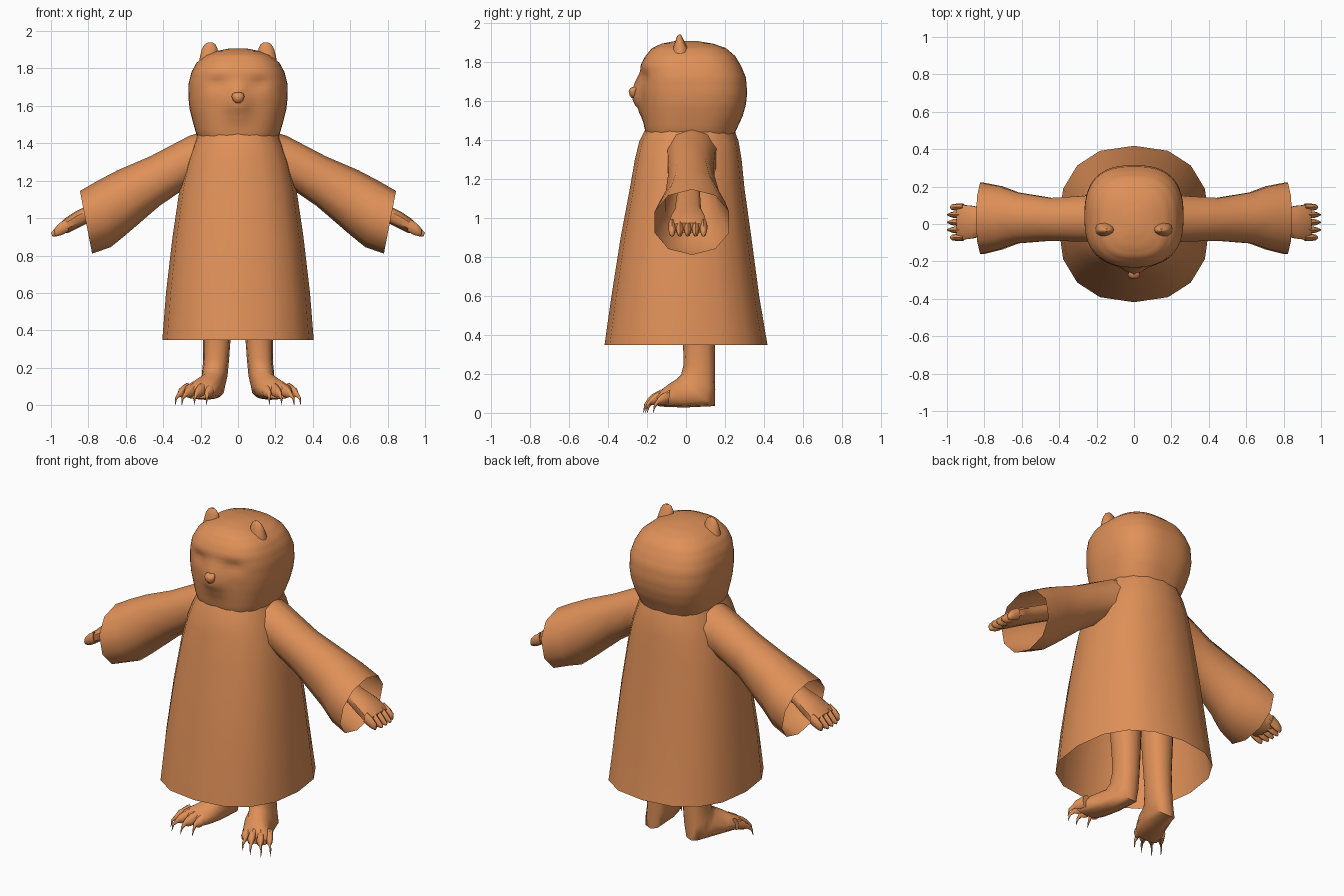
import bpy, bmesh, math
from mathutils import Vector as V

fur = bpy.data.materials.new("warm_orange")
fur.diffuse_color = (0.74, 0.28, 0.098, 1)


def spow(c, p):
    return math.copysign(abs(c) ** (2 / p), c)


def loft(name, rings, n=12, p=2, caps=(True, True), mirror=False, shape=None, angle=50):
    """Skin rings given as (centre, half axis u, half axis v); p squares the section."""
    bm = bmesh.new()
    loops = []
    for c, u, v in rings:
        c, u, v = V(c), V(u), V(v)
        loop = []
        for i in range(n):
            t = 2 * math.pi * i / n
            loop.append(bm.verts.new(c + u * spow(math.cos(t), p) + v * spow(math.sin(t), p)))
        loops.append(loop)
    for a, b in zip(loops, loops[1:]):
        for i in range(n):
            bm.faces.new((a[i], a[(i + 1) % n], b[(i + 1) % n], b[i]))
    if caps[0]:
        bm.faces.new(loops[0][::-1])
    if caps[1]:
        bm.faces.new(loops[-1])
    if shape:
        for vert in bm.verts:
            shape(vert.co)
    bmesh.ops.recalc_face_normals(bm, faces=bm.faces)
    me = bpy.data.meshes.new(name)
    bm.to_mesh(me)
    bm.free()
    me.materials.append(fur)
    ob = bpy.data.objects.new(name, me)
    bpy.context.collection.objects.link(ob)
    bpy.ops.object.select_all(action='DESELECT')
    ob.select_set(True)
    bpy.context.view_layer.objects.active = ob
    bpy.ops.object.shade_smooth_by_angle(angle=math.radians(angle))
    if mirror:
        m = ob.modifiers.new("mirror", 'MIRROR')
        m.use_mirror_merge = False
    return ob


def level(z, rx, y0, y1, x=0):
    """Horizontal ring spanning y0..y1."""
    return (x, (y0 + y1) / 2, z), (rx, 0, 0), (0, (y1 - y0) / 2, 0)


def arm_ring(top, bottom, y0, y1):
    """Ring through a top and bottom point (x, z), spanning y0..y1."""
    (xt, zt), (xb, zb) = top, bottom
    return (((xt + xb) / 2, (y0 + y1) / 2, (zt + zb) / 2),
            ((xt - xb) / 2, 0, (zt - zb) / 2), (0, (y1 - y0) / 2, 0))


def foot_ring(top, bottom, half, x):
    """Ring through a top and bottom point (y, z), with a half width in x."""
    (yt, zt), (yb, zb) = top, bottom
    return ((x, (yt + yb) / 2, (zt + zb) / 2),
            (0, (yt - yb) / 2, (zt - zb) / 2), (half, 0, 0))


# Robe, open at the hem
loft("robe", [
    level(0.347, 0.405, -0.418, 0.418),
    level(0.6, 0.385, -0.382, 0.375),
    level(0.9, 0.35, -0.335, 0.335),
    level(1.15, 0.313, -0.288, 0.3),
    level(1.3, 0.278, -0.262, 0.285),
    level(1.39, 0.245, -0.24, 0.27),
    level(1.46, 0.215, -0.205, 0.245),
], n=16, p=2.4, caps=(False, False))

# Wide sleeves, open at the cuff
loft("sleeves", [
    arm_ring((0.18, 1.465), (0.24, 1.17), -0.10, 0.165),
    arm_ring((0.26, 1.44), (0.31, 1.14), -0.10, 0.155),
    arm_ring((0.47, 1.33), (0.42, 1.065), -0.095, 0.145),
    arm_ring((0.645, 1.255), (0.6, 0.91), -0.11, 0.175),
    arm_ring((0.75, 1.2), (0.68, 0.845), -0.145, 0.21),
    arm_ring((0.845, 1.145), (0.78, 0.81), -0.17, 0.23),
], n=10, p=2.1, caps=(False, False), mirror=True)

# Forearm and flat paw
loft("hands", [
    arm_ring((0.55, 1.2), (0.53, 1.11), -0.04, 0.07),
    arm_ring((0.8, 1.07), (0.77, 0.99), -0.06, 0.08),
    arm_ring((0.87, 1.035), (0.85, 0.95), -0.08, 0.1),
    arm_ring((0.93, 0.995), (0.91, 0.92), -0.088, 0.106),
    arm_ring((0.95, 0.975), (0.935, 0.92), -0.08, 0.1),
], n=10, p=2.6, mirror=True)
for i in range(5):
    y = -0.072 + 0.0405 * i
    tip = 0.985 + 0.015 * (i in (1, 2, 3))
    loft(f"finger_{i + 1}", [
        arm_ring((0.92, 0.995), (0.905, 0.93), y - 0.019, y + 0.019),
        arm_ring((0.955, 0.973), (0.94, 0.91), y - 0.019, y + 0.019),
        arm_ring((0.98, 0.945), (0.967, 0.903), y - 0.015, y + 0.015),
        arm_ring((tip, 0.92), (tip - 0.008, 0.903), y - 0.005, y + 0.005),
    ], n=8, mirror=True)

# Legs running into outward-turned feet
loft("legs", [
    foot_ring((-0.05, 0.85), (0.15, 0.85), 0.098, 0.118),
    foot_ring((-0.025, 0.55), (0.15, 0.55), 0.084, 0.113),
    foot_ring((-0.015, 0.35), (0.148, 0.35), 0.073, 0.113),
    foot_ring((-0.012, 0.25), (0.148, 0.23), 0.069, 0.117),
    foot_ring((-0.025, 0.195), (0.15, 0.12), 0.069, 0.125),
    foot_ring((-0.045, 0.175), (0.148, 0.035), 0.07, 0.138),
    foot_ring((-0.085, 0.15), (0.0, 0.028), 0.083, 0.168),
    foot_ring((-0.125, 0.12), (-0.1, 0.03), 0.09, 0.2),
    foot_ring((-0.15, 0.09), (-0.145, 0.035), 0.08, 0.215),
], n=12, p=2.4, mirror=True)
# Toes with curved claws: base x, tip x, tip y
for i, (xb, xt, yt) in enumerate([(0.15, 0.17, -0.2), (0.195, 0.235, -0.22),
                                  (0.24, 0.3, -0.21), (0.272, 0.335, -0.17)]):
    xm = (xb + xt) / 2
    loft(f"toe_{i + 1}", [
        foot_ring((yt + 0.09, 0.12), (yt + 0.08, 0.045), 0.025, xb),
        foot_ring((yt + 0.045, 0.095), (yt + 0.04, 0.04), 0.024, xm - 0.005),
        foot_ring((yt + 0.025, 0.075), (yt + 0.028, 0.045), 0.011, xm + 0.008),
        foot_ring((yt + 0.006, 0.045), (yt + 0.014, 0.03), 0.006, xt - 0.004),
        foot_ring((yt, 0.0), (yt + 0.002, 0.0), 0.001, xt),
    ], n=8, mirror=True)


# Head with a raised muzzle, nose bridge, brow and sunken eyes
def face(co):
    if co.y > -0.08:
        return
    x0, z0 = co.x, co.z
    bump = lambda x, z, sx, sz: math.exp(-((x0 - x) / sx) ** 2 - ((z0 - z) / sz) ** 2)
    co.y -= 0.045 * bump(0, 1.61, 0.06, 0.075)
    co.y -= 0.02 * bump(0, 1.69, 0.03, 0.05)
    co.y -= 0.008 * bump(0, 1.79, 0.2, 0.04)
    for s in (-1, 1):
        co.y += 0.016 * bump(0.115 * s, 1.72, 0.05, 0.028)
    co.y += 0.008 * bump(0, 1.565, 0.04, 0.012)


# Profile: z, half width, front y, back y
profile = [(1.41, 0.205, -0.2, 0.24), (1.46, 0.226, -0.212, 0.262), (1.52, 0.243, -0.22, 0.29),
           (1.58, 0.258, -0.226, 0.307), (1.64, 0.265, -0.23, 0.314), (1.72, 0.264, -0.23, 0.307),
           (1.78, 0.249, -0.224, 0.282), (1.83, 0.222, -0.205, 0.252), (1.87, 0.175, -0.175, 0.205),
           (1.893, 0.115, -0.125, 0.14), (1.908, 0.04, -0.05, 0.05)]
rings = []
for a, b in zip(profile, profile[1:]):
    for k in range(3):
        rings.append(level(*[q + (r - q) * k / 3 for q, r in zip(a, b)]))
rings.append(level(*profile[-1]))
loft("head", rings, n=64, p=2.6, caps=(False, True), shape=face)

# Nose tip
loft("nose", [
    level(1.615, 0.012, -0.28, -0.25),
    level(1.628, 0.026, -0.29, -0.25),
    level(1.65, 0.034, -0.295, -0.25),
    level(1.664, 0.03, -0.288, -0.245),
    level(1.672, 0.018, -0.272, -0.24),
], n=10)

# Rounded ears
loft("ears", [
    level(1.81, 0.055, -0.08, 0.03, 0.158),
    level(1.87, 0.048, -0.066, 0.008, 0.154),
    level(1.905, 0.042, -0.055, -0.008, 0.151),
    level(1.93, 0.028, -0.046, -0.02, 0.149),
    level(1.94, 0.012, -0.038, -0.026, 0.148),
], n=12, mirror=True)
